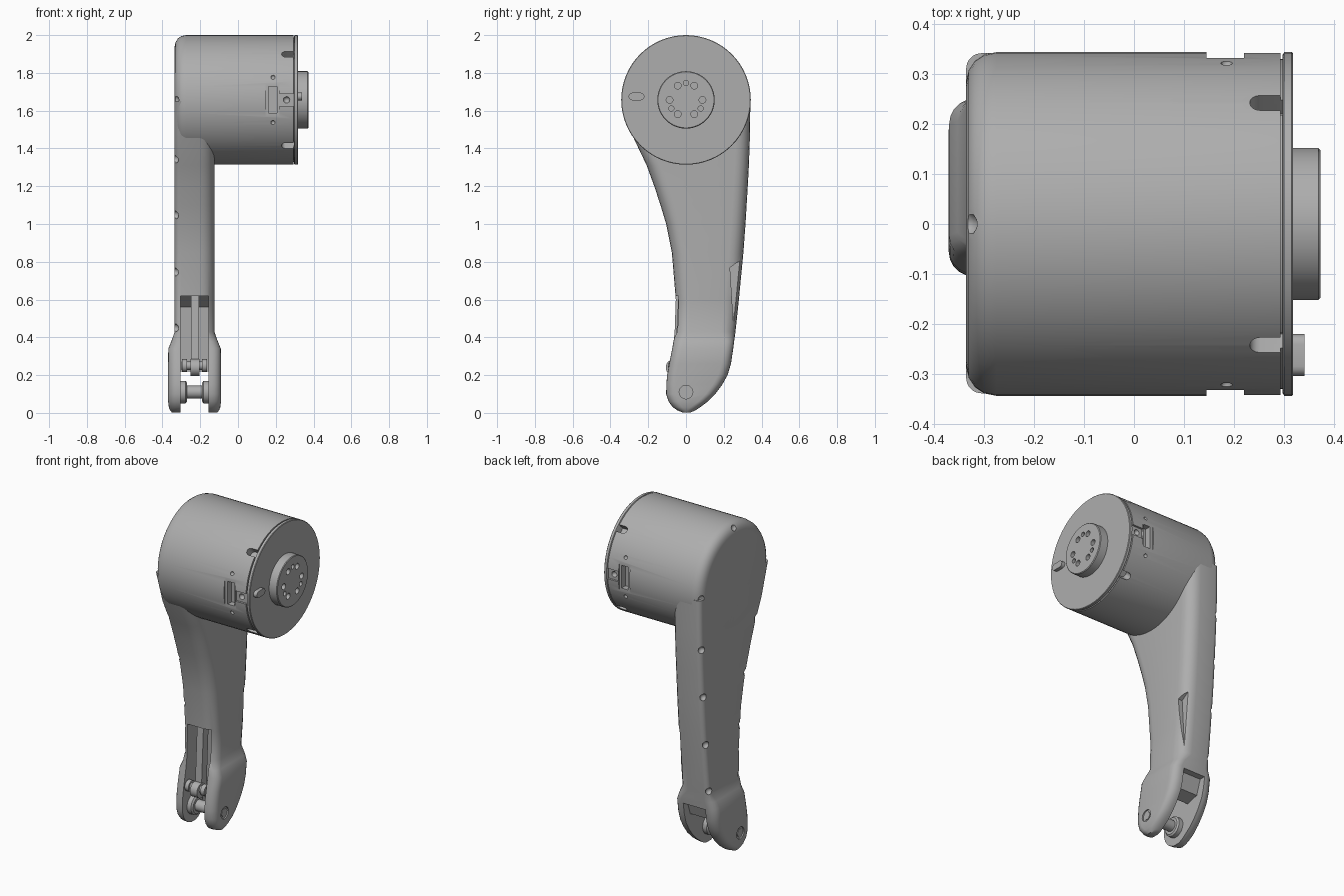
import bpy, bmesh
from math import sin, cos, pi, radians
from mathutils import Matrix, Vector

if "Cube" in bpy.data.objects:
    bpy.data.objects.remove(bpy.data.objects["Cube"])

grey = bpy.data.materials.new("machined_grey")
grey.use_nodes = True
GREY = (0.42, 0.42, 0.42, 1)
grey.diffuse_color = GREY
grey.node_tree.nodes["Principled BSDF"].inputs["Base Color"].default_value = GREY

AXIS_Z = 1.657      # height of the motor axis
RADIUS = 0.343
MID_X = -0.23       # centre plane of the arm


def finish(bm, name):
    bmesh.ops.recalc_face_normals(bm, faces=bm.faces)
    mesh = bpy.data.meshes.new(name)
    bm.to_mesh(mesh)
    bm.free()
    mesh.materials.append(grey)
    obj = bpy.data.objects.new(name, mesh)
    bpy.context.collection.objects.link(obj)
    return obj


def loft(rings, name):
    bm = bmesh.new()
    rows = [[bm.verts.new(p) for p in ring] for ring in rings]
    n = len(rows[0])
    for a, b in zip(rows, rows[1:]):
        for i in range(n):
            j = (i + 1) % n
            bm.faces.new((a[i], a[j], b[j], b[i]))
    bm.faces.new(rows[0])
    bm.faces.new(rows[-1])
    return finish(bm, name)


def lathe(profile, name, y=0, z=AXIS_Z, n=64):
    """Revolve (x, radius) pairs about an axis along x."""
    return loft([[(x, y + r * cos(2 * pi * i / n), z + r * sin(2 * pi * i / n))
                  for i in range(n)] for x, r in profile], name)


def rod(x0, x1, r, name, y=0, z=AXIS_Z, n=24):
    return lathe([(x0, r), (x1, r)], name, y, z, n)


def prism(points, x0, x1, name):
    """Extrude a (y, z) outline along x."""
    return loft([[(x, y, z) for y, z in points] for x in (x0, x1)], name)


def box(lo, hi, name):
    (x0, y0, z0), (x1, y1, z1) = lo, hi
    return prism([(y0, z0), (y1, z0), (y1, z1), (y0, z1)], x0, x1, name)


def ball(centre, r):
    bm = bmesh.new()
    bmesh.ops.create_icosphere(bm, subdivisions=2, radius=r,
                               matrix=Matrix.Translation(centre))
    return finish(bm, "notch_cutter")


def turn(obj, angle):
    """Rotate a mesh about the motor axis."""
    c = Vector((0, 0, AXIS_Z))
    obj.data.transform(Matrix.Translation(c) @ Matrix.Rotation(angle, 4, "X")
                       @ Matrix.Translation(-c))
    return obj


def cut(target, cutters):
    for c in cutters:
        c.hide_render = True
        mod = target.modifiers.new("cut", "BOOLEAN")
        mod.operation, mod.solver, mod.object = "DIFFERENCE", "EXACT", c
    bpy.context.view_layer.update()
    graph = bpy.context.evaluated_depsgraph_get()
    mesh = bpy.data.meshes.new_from_object(target.evaluated_get(graph))
    target.modifiers.clear()
    target.data = mesh
    for c in cutters:
        bpy.data.objects.remove(c)


# Motor housing with rounded outer rim and a groove under the flange
housing = lathe([(-.335, .285), (-.33, .308), (-.318, .326), (-.30, .338), (-.275, RADIUS),
                 (.293, RADIUS), (.293, .33), (.3, .33)], "motor_housing")
cutters = []
for k in range(4):          # screw slots around the flange end
    a = pi / 4 + k * pi / 2
    slot = loft([[(.252 + .021 * cos(t), .021 * sin(t), z) for t in
                  [radians(90 + 20 * i) for i in range(10)]]
                 + [(.32, -.021, z), (.32, .021, z)]
                 for z in (AXIS_Z + .29, AXIS_Z + .4)], "slot_cutter")
    cutters.append(turn(slot, a))
for s in (-1, 1):           # cable ports front and back
    def port(x0, x1, h, depth):
        ys = sorted((s * (RADIUS - depth), s * .4))
        return box((x0, ys[0], AXIS_Z - h), (x1, ys[1], AXIS_Z + h), "port_cutter")
    cutters += [port(.145, .22, .092, .012), port(.162, .207, .07, .05),
                port(.2201, .31, .032, .014)]
    for dz in (-.12, .12):
        cutters.append(ball((.185, s * .322, AXIS_Z + dz), .012))
    cutters.append(ball((.257, s * .33, AXIS_Z), .018))
for a in (0, pi / 2, pi):   # rim notches
    cutters.append(ball((-.335, .322 * cos(a), AXIS_Z + .322 * sin(a)), .024))
cut(housing, cutters)

# Flange, output hub with bolt circle, and index tab
flange = lathe([(.297, .338), (.3, RADIUS), (.315, RADIUS), (.318, .34)], "motor_flange")
hub = lathe([(.31, .152), (.368, .152), (.372, .148)], "output_hub")
holes = []
for k in range(6):
    a = k * pi / 3
    holes.append(rod(.345, .4, .018, "hole", .087 * cos(a), AXIS_Z + .087 * sin(a), 16))
for k in range(3):
    a = pi / 2 + k * pi * 2 / 3
    holes.append(rod(.345, .4, .014, "hole", .09 * cos(a), AXIS_Z + .09 * sin(a), 16))
cut(hub, holes)
tab = [(-.262 + s * .022 + .02 * cos(t), 1.675 + .02 * sin(t))
       for s, start in ((1, -90), (-1, 90))
       for t in [radians(start + 22.5 * i) for i in range(9)]]
prism(tab, .31, .34, "index_tab")

# Arm: rounded sections (z, front y, back y) widening into a fork at the foot
sections = [(.003, -.02, .025), (.013, -.045, .05), (.03, -.07, .075), (.06, -.092, .115),
            (.1, -.105, .155), (.15, -.104, .192), (.2, -.1, .22), (.26, -.089, .238),
            (.34, -.073, .25), (.38, -.066, .255), (.43, -.06, .262), (.6, -.054, .28),
            (.85, -.075, .304), (1.0, -.105, .315), (1.1, -.135, .321), (1.2, -.168, .327),
            (1.31, -.208, .333), (1.45, -.275, .338), (1.65, -.338, .341)]


def half_width(z):
    if z < .06:
        return .112 + .028 * (1 - (1 - z / .06) ** 2) ** .5
    t = min(max((z - .33) / .1, 0), 1)
    return .14 - .035 * t * t * (3 - 2 * t)


def section(z, y0, y1):
    w = half_width(z)
    big = min(.075 if z > .4 else .05, (y1 - y0) * .45)
    small = min(.03 if z > .4 else .05, (y1 - y0) * .45)
    ring = []
    for sx, sy, r, start in ((1, 1, big, 0), (-1, 1, small, 90),
                             (-1, -1, small, 180), (1, -1, big, 270)):
        cx = MID_X + sx * (w - r)
        cy = y1 - r if sy > 0 else y0 + r
        ring += [(cx + r * cos(t), cy + r * sin(t), z)
                 for t in [radians(start + 18 * i) for i in range(6)]]
    return ring


arm = loft([section(*s) for s in sections], "arm")
fork_slot = [(-.3, -.1), (.4, -.1), (.4, .33), (.21, .33), (.18, .24), (.1, .22),
             (.08, .56), (.0, .62), (-.3, .62)]
cutters = [prism(fork_slot, -.305, -.155, "slot_cutter"),
           prism([(.233, .77), (.255, .41), (.4, .41), (.4, .86), (.307, .82)],
                 -.155, 0, "recess_cutter"),
           rod(-.5, -.362, .036, "bolt_cutter", 0, .11),
           rod(-.098, 0, .036, "bolt_cutter", 0, .11)]
for z, front, back in ((1.344, -.222, .335), (1.048, -.12, .318),
                       (.746, -.066, .294), (.45, -.06, .264)):
    for y in (front + .015, back - .015):
        cutters.append(ball((-.332, y, z), .022))
cut(arm, cutters)

# Fork pin with shoulder bosses and recessed bolt heads
pin = lathe([(-.31, .06), (-.278, .06), (-.27, .05), (-.27, .034), (-.19, .034),
             (-.19, .05), (-.182, .06), (-.15, .06)], "fork_pin", 0, .11, 32)
for x0, x1 in ((-.366, -.35), (-.11, -.094)):
    rod(x0, x1, .026, "pin_bolt", 0, .11, 6)

# Push rod inside the front pocket, with its eye and cross pin
prism([(-.06, .24), (-.01, .24), (.01, .62), (-.04, .62)], -.25, -.207, "push_rod")
rod(-.252, -.205, .045, "push_rod_eye", -.062, .24)
rod(-.30, -.165, .022, "cross_pin", -.062, .25)
for x in (-.296, -.19):
    rod(x, x + .026, .034, "cross_pin_collar", -.062, .25)

# Smooth shading with crisp edges
bpy.ops.object.select_all(action="DESELECT")
for obj in bpy.context.scene.objects:
    if obj.type == "MESH":
        obj.select_set(True)
        bpy.context.view_layer.objects.active = obj
bpy.ops.object.shade_smooth_by_angle(angle=radians(32))
